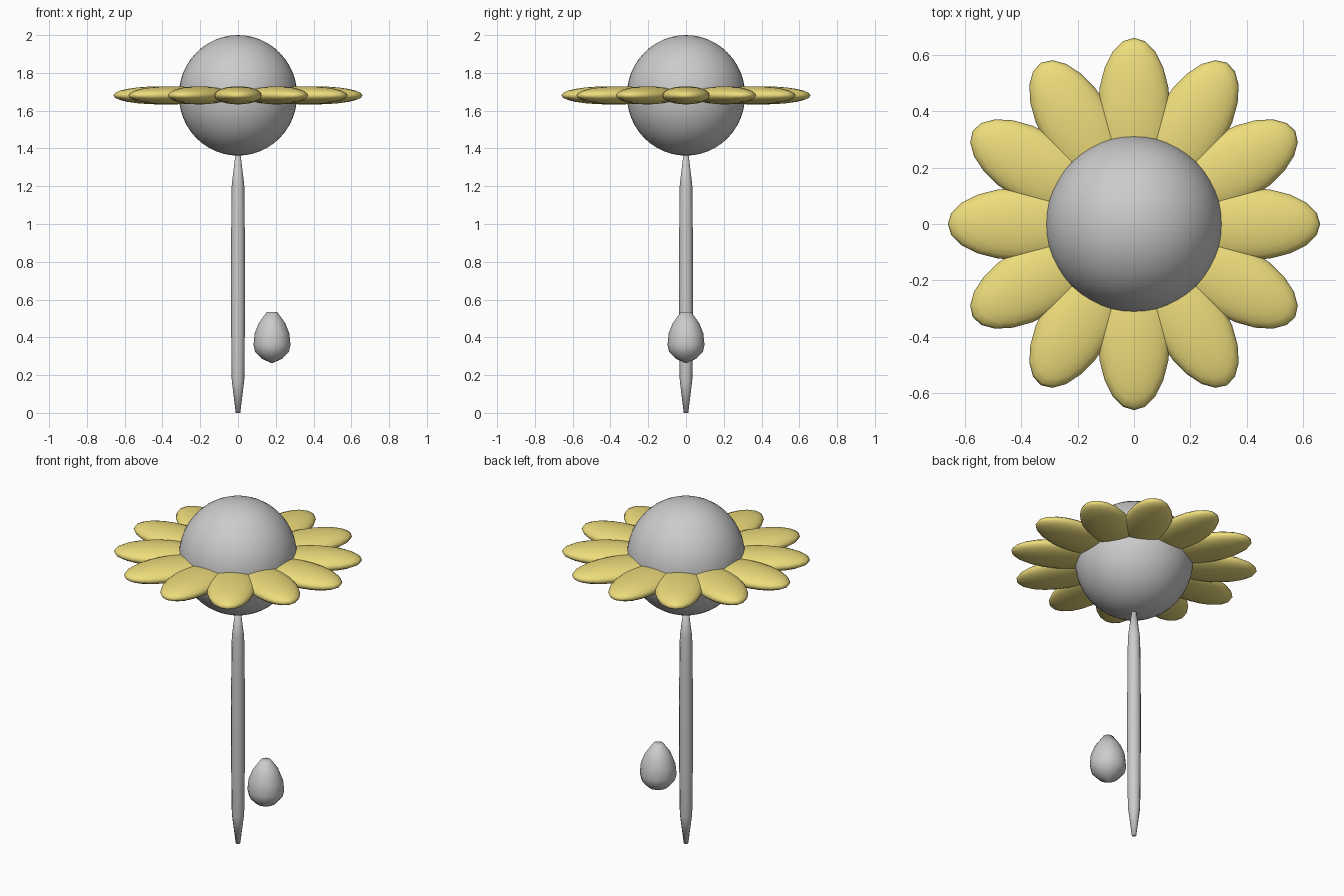
import bpy, bmesh, math
from mathutils import Matrix

if "Cube" in bpy.data.objects:
    bpy.data.objects.remove(bpy.data.objects["Cube"])


def make_object(name, bm, mat=None):
    bmesh.ops.recalc_face_normals(bm, faces=bm.faces)
    for f in bm.faces:
        f.smooth = True
    me = bpy.data.meshes.new(name)
    bm.to_mesh(me)
    bm.free()
    ob = bpy.data.objects.new(name, me)
    bpy.context.collection.objects.link(ob)
    if mat:
        me.materials.append(mat)
    return ob


def ellipsoid(name, centre, radii, segs, rings, turn=0, mat=None):
    bm = bmesh.new()
    m = (Matrix.Rotation(turn, 4, 'Z') @ Matrix.Translation(centre)
         @ Matrix.Diagonal((*radii, 1)))
    bmesh.ops.create_uvsphere(bm, u_segments=segs, v_segments=rings, radius=1, matrix=m)
    return make_object(name, bm, mat)


def lathe(name, profile, segs, x=0):
    """Closed solid of revolution from (radius, z) points, bottom to top."""
    bm = bmesh.new()
    rings = []
    for r, z in profile:
        rings.append([bm.verts.new((x + r * math.cos(2 * math.pi * i / segs),
                                    r * math.sin(2 * math.pi * i / segs), z))
                      for i in range(segs)])
    for a, b in zip(rings, rings[1:]):
        for i in range(segs):
            j = (i + 1) % segs
            bm.faces.new((a[i], a[j], b[j], b[i]))
    bm.faces.new(rings[0])
    bm.faces.new(rings[-1])
    bmesh.ops.remove_doubles(bm, verts=bm.verts, dist=1e-5)
    return make_object(name, bm)


yellow = bpy.data.materials.new("petal_yellow")
yellow.diffuse_color = (0.85, 0.72, 0.2, 1)
yellow.use_nodes = True
yellow.node_tree.nodes["Principled BSDF"].inputs["Base Color"].default_value = yellow.diffuse_color

# Flower centre
ellipsoid("flower_centre", (0, 0, 1.681), (0.313, 0.313, 0.319), 48, 24)

# Ring of petals
for k in range(12):
    ellipsoid(f"petal_{k + 1}", (0.407, 0, 1.681), (0.253, 0.128, 0.048), 20, 12,
              turn=k * math.pi / 6, mat=yellow)

# Stem, tapered at both ends
lathe("stem", [(0.012, 0), (0.033, 0.17), (0.036, 0.42), (0.037, 0.69),
               (0.036, 0.96), (0.033, 1.21), (0.012, 1.38)], 12)

# Leaf bud beside the stem
lathe("leaf_bud", [(0.004, 0.264), (0.055, 0.287), (0.09, 0.325), (0.098, 0.36),
                   (0.092, 0.42), (0.07, 0.475), (0.028, 0.534)], 12, x=0.18)
